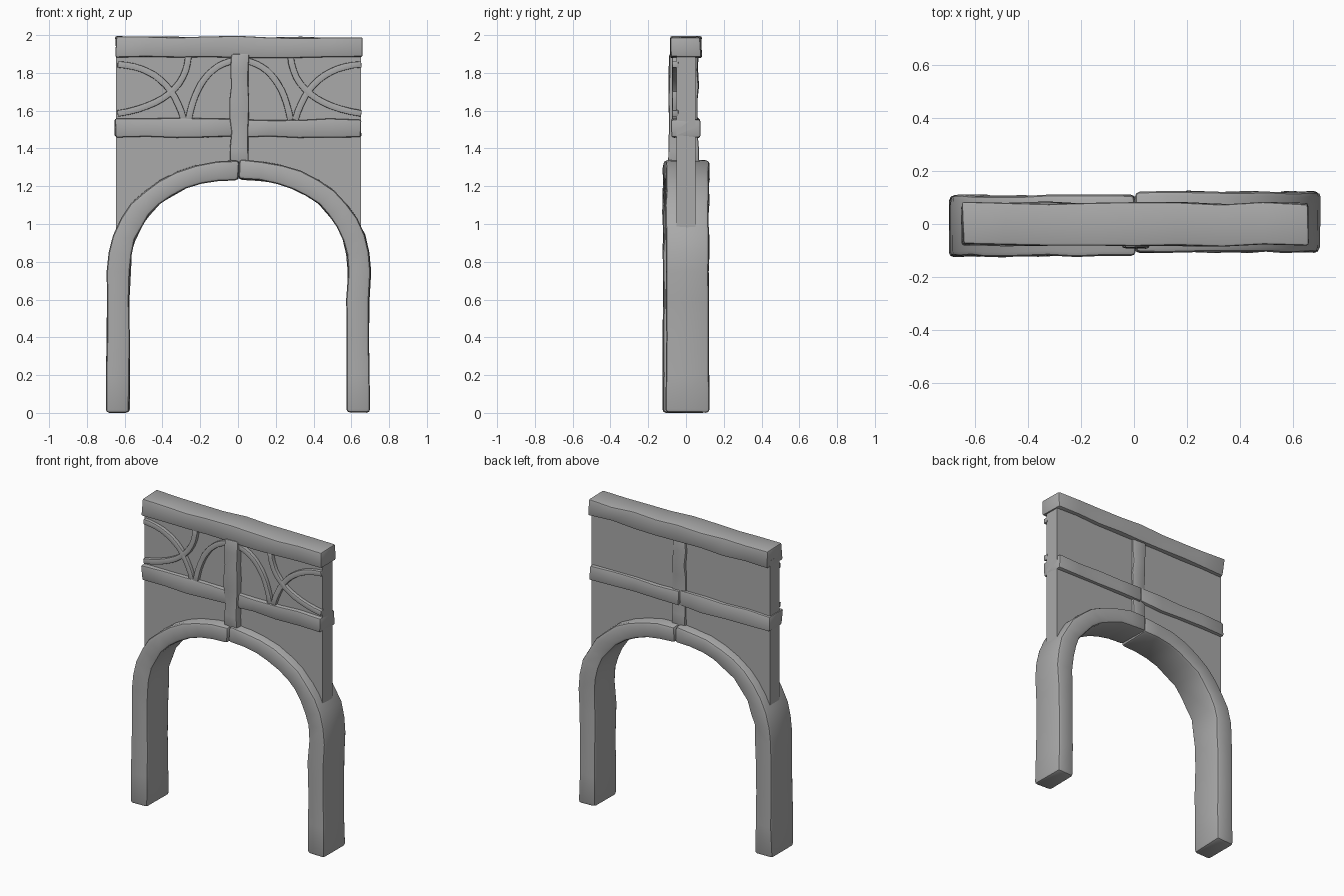
import bpy, bmesh, math, random
from mathutils import Vector

random.seed(4)
cube = bpy.data.objects.get("Cube")
if cube:
    bpy.data.objects.remove(cube, do_unlink=True)

stone = bpy.data.materials.new("grey_stone")
stone.use_nodes = True
grey = (0.4, 0.4, 0.4, 1)
stone.diffuse_color = grey
stone.node_tree.nodes["Principled BSDF"].inputs["Base Color"].default_value = grey


def ribbon(name, outer, inner, front, back, bevel=0.0, rough=0.0):
    """Solid strip between two (x, z) edge lines, worn by a little seeded noise."""
    bm = bmesh.new()
    rings = []
    for o, i in zip(outer, inner):
        ring = []
        for (x, z), y in ((o, front), (o, back), (i, back), (i, front)):
            n = [random.uniform(-rough, rough) for _ in range(3)]
            ring.append(bm.verts.new((x + n[0], y + n[1], max(z + n[2], 0))))
        rings.append(ring)
    for a, b in zip(rings, rings[1:]):
        for k in range(4):
            j = (k + 1) % 4
            bm.faces.new((a[k], a[j], b[j], b[k]))
    bm.faces.new(rings[0])
    bm.faces.new(rings[-1][::-1])
    bmesh.ops.recalc_face_normals(bm, faces=bm.faces)
    if bevel:
        edges = [e for e in bm.edges if e.calc_face_angle(0) > math.radians(50)]
        bmesh.ops.bevel(bm, geom=edges, offset=bevel, segments=2,
                        profile=0.5, affect='EDGES', clamp_overlap=True)
    mesh = bpy.data.meshes.new(name)
    bm.to_mesh(mesh)
    bm.free()
    mesh.materials.append(stone)
    obj = bpy.data.objects.new(name, mesh)
    bpy.context.collection.objects.link(obj)
    bpy.ops.object.select_all(action='DESELECT')
    obj.select_set(True)
    bpy.context.view_layer.objects.active = obj
    bpy.ops.object.shade_smooth_by_angle(angle=math.radians(35))
    return obj


def beam(name, x0, x1, z0, z1, front, back, steps, upright=False):
    ts = [k / steps for k in range(steps + 1)]
    if upright:
        lines = [[(x, z0 + (z1 - z0) * t) for t in ts] for x in (x1, x0)]
    else:
        lines = [[(x0 + (x1 - x0) * t, z) for t in ts] for z in (z1, z0)]
    return ribbon(name, *lines, front, back, 0.01, 0.006)


SPRING = 0.75


def arch_edge(side, half_width, rise, power, gap=0.0):
    """Leg from the ground, then a quarter arch up to the crown."""
    pts = [(side * half_width, z) for z in (0.0, 0.2, 0.4, 0.6)]
    for k in range(11):
        a = math.pi / 2 * k / 10
        x = half_width * math.cos(a) ** (2 / power) if k < 10 else 0
        pts.append((side * x + gap, SPRING + rise * math.sin(a) ** (2 / power)))
    return pts


# Arch, in two halves that meet at the crown
for label, side, gap, front, back in (("right", -1, 0.012, -0.122, 0.108),
                                      ("left", 1, 0.014, -0.107, 0.122)):
    ribbon("arch_half_" + label, arch_edge(side, 0.697, 0.59, 2.1, gap * 0.4),
           arch_edge(side, 0.575, 0.485, 2.2, gap * 0.4), front, back, 0.018, 0.004)

# Thin wall, whose lower edge is hidden inside the arch
xs = [-0.645 + 1.295 * k / 24 for k in range(25)]
low = [(x, SPRING + 0.545 * (1 - min(abs(x) / 0.67, 1) ** 2.1) ** (1 / 2.1)) for x in xs]
ribbon("wall_panel", [(x, 1.92) for x in xs], low, -0.05, 0.05)

# Beams and centre post
beam("top_beam", -0.648, 0.655, 1.883, 1.99, -0.08, 0.08, 8)
beam("lower_beam_right", -0.65, 0.0, 1.46, 1.56, -0.078, 0.07, 4)
beam("lower_beam_left", 0.0, 0.652, 1.46, 1.555, -0.075, 0.072, 4)
beam("centre_post", -0.04, 0.058, 1.32, 1.9, -0.09, 0.064, 7, upright=True)


def tracery(name, start, corner, end, side):
    """Raised rib along a curve, mirrored about the post."""
    width = 0.017
    p, c, q = Vector(start), Vector(corner), Vector(end)
    outer, inner = [], []
    for k in range(13):
        t = k / 12
        pt = p * (1 - t) ** 2 + c * 2 * t * (1 - t) + q * t * t
        d = ((c - p) * (1 - t) + (q - c) * t).normalized()
        n = Vector((-d.y, d.x)) * width
        for line, v in ((outer, pt + n), (inner, pt - n)):
            line.append((side * v.x + 0.008, v.y))
    ribbon(name, outer, inner, -0.073, -0.04, 0.004, 0.001)


# Front tracery ribs
for label, side in (("right", -1), ("left", 1)):
    tracery("inner_rib_" + label, (0.27, 1.55), (0.22, 1.83), (0.03, 1.865), side)
    tracery("falling_rib_" + label, (0.645, 1.845), (0.37, 1.83), (0.295, 1.55), side)
    tracery("rising_rib_" + label, (0.645, 1.585), (0.29, 1.64), (0.27, 1.89), side)
